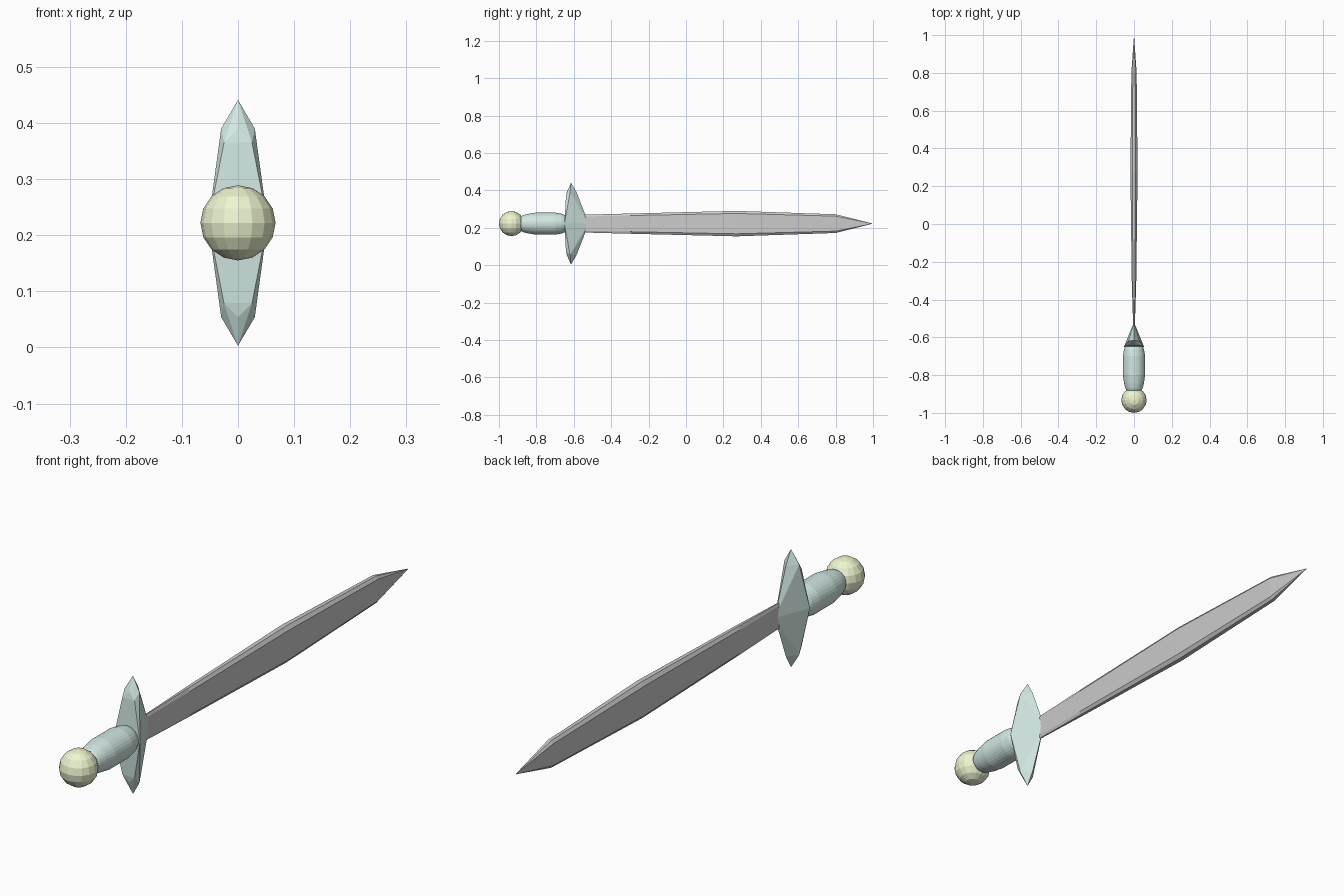
import bpy, bmesh, math
from mathutils import Matrix

if "Cube" in bpy.data.objects:
    bpy.data.objects.remove(bpy.data.objects["Cube"])

CZ = 0.222  # height of the sword's long axis

def material(name, color):
    m = bpy.data.materials.new(name)
    m.diffuse_color = (*color, 1)
    m.use_nodes = True
    m.node_tree.nodes["Principled BSDF"].inputs["Base Color"].default_value = m.diffuse_color
    return m

def finish(name, bm, mat=None):
    bmesh.ops.recalc_face_normals(bm, faces=bm.faces)
    me = bpy.data.meshes.new(name)
    bm.to_mesh(me)
    bm.free()
    ob = bpy.data.objects.new(name, me)
    ob.location.z = CZ
    bpy.context.collection.objects.link(ob)
    if mat:
        me.materials.append(mat)
    return ob

def loft(name, rings, mat=None):
    """Skin a list of equal-length point rings and cap both ends."""
    bm = bmesh.new()
    vs = [[bm.verts.new(p) for p in r] for r in rings]
    n = len(vs[0])
    for a, b in zip(vs, vs[1:]):
        for i in range(n):
            j = (i + 1) % n
            bm.faces.new((a[i], a[j], b[j], b[i]))
    bm.faces.new(vs[0])
    bm.faces.new(vs[-1])
    bmesh.ops.remove_doubles(bm, verts=bm.verts, dist=1e-5)
    return finish(name, bm, mat)

teal = material("teal", (0.64, 0.80, 0.76))
yellow = material("pale_yellow", (0.85, 0.92, 0.63))

# Blade: bevelled flat section, swelling past the middle, ending in a point
def blade_ring(y, t, h):
    k, e = h * 0.8, t * 0.45
    return [(t, y, 0), (t, y, k), (e, y, h), (-e, y, h), (-t, y, k),
            (-t, y, 0), (-t, y, -k), (-e, y, -h), (e, y, -h), (t, y, -k)]

loft("blade", [blade_ring(*s) for s in (
    (-0.56, 0.004, 0.047), (-0.3, 0.012, 0.054), (0.27, 0.019, 0.068),
    (0.8, 0.014, 0.05), (0.995, 0.0005, 0.001))])

# Guard: faceted gem shape, mirrored across x and z
bm = bmesh.new()
half = [(0.053, -0.65, 0), (0, -0.52, 0), (0.025, -0.642, 0.143),
        (0, -0.637, 0.168), (0.03, -0.62, 0.168), (0, -0.585, 0.168),
        (0, -0.615, 0.219)]
pts = {(sx * x, y, sz * z) for x, y, z in half for sx in (1, -1) for sz in (1, -1)}
for p in sorted(pts):
    bm.verts.new(p)
bmesh.ops.convex_hull(bm, input=bm.verts)
finish("guard", bm, teal)

# Grip: barrel turned around y
profile = [(-0.885, 0.038), (-0.872, 0.045), (-0.845, 0.052), (-0.80, 0.059),
           (-0.70, 0.059), (-0.665, 0.053), (-0.645, 0.045)]
loft("grip", [[(r * math.cos(math.tau * i / 32), y, r * math.sin(math.tau * i / 32))
               for i in range(32)] for y, r in profile], teal)

# Pommel: low-poly ball
bm = bmesh.new()
bmesh.ops.create_uvsphere(bm, u_segments=16, v_segments=8, radius=0.067,
                          matrix=Matrix.Translation((0, -0.933, 0)))
finish("pommel", bm, yellow)
